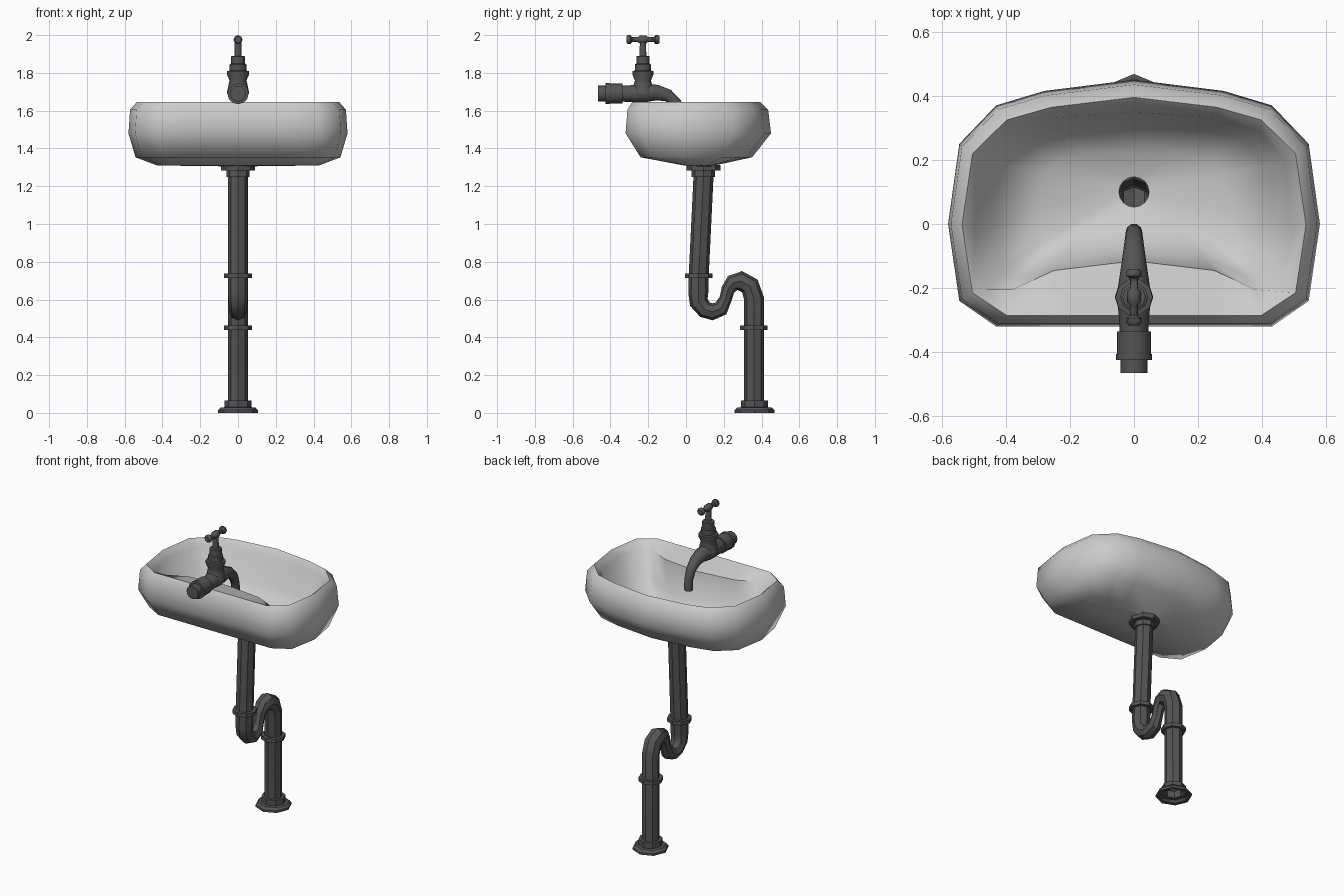
import bpy, bmesh
from math import sin, cos, pi, radians
from mathutils import Vector

if "Cube" in bpy.data.objects:
    bpy.data.objects.remove(bpy.data.objects["Cube"])

metal = bpy.data.materials.new("dark_metal")
metal.diffuse_color = (0.09, 0.09, 0.09, 1)
metal.use_nodes = True
metal.node_tree.nodes["Principled BSDF"].inputs["Base Color"].default_value = metal.diffuse_color


def loft(name, rings, caps=False, mat=None, angle=40):
    """Skin a list of equal-length closed rings."""
    bm = bmesh.new()
    vs = [[bm.verts.new(p) for p in r] for r in rings]
    n = len(vs[0])
    for a, b in zip(vs, vs[1:]):
        for i in range(n):
            j = (i + 1) % n
            bm.faces.new((a[i], a[j], b[j], b[i]))
    if caps:
        bm.faces.new(vs[0])
        bm.faces.new(vs[-1])
    bmesh.ops.recalc_face_normals(bm, faces=bm.faces)
    me = bpy.data.meshes.new(name)
    bm.to_mesh(me)
    bm.free()
    ob = bpy.data.objects.new(name, me)
    bpy.context.collection.objects.link(ob)
    if mat:
        me.materials.append(mat)
    bpy.ops.object.select_all(action='DESELECT')
    ob.select_set(True)
    bpy.context.view_layer.objects.active = ob
    bpy.ops.object.shade_smooth_by_angle(angle=radians(angle))
    return ob


def tube(name, pts, sides=8, axis=None, caps=True):
    """Round section swept along (y, z, radius) points in the x = 0 plane."""
    P = [Vector((0, y, z)) for y, z, r in pts]
    X = Vector((1, 0, 0))
    rings = []
    for k, p in enumerate(P):
        if axis:
            t = Vector(axis)
        else:
            t = Vector()
            if k > 0:
                t += (p - P[k - 1]).normalized()
            if k < len(P) - 1:
                t += (P[k + 1] - p).normalized()
            t.normalize()
        N = t.cross(X)
        r = pts[k][2]
        rings.append([p + r * (X * cos(2 * pi * i / sides) + N * sin(2 * pi * i / sides))
                      for i in range(sides)])
    return loft(name, rings, caps, metal)


def turned(name, y, prof, sides=8, caps=True):
    """Vertical turned part from (radius, z) points."""
    return tube(name, [(y, z, r) for r, z in prof], sides, (0, 0, 1), caps)


# Basin: half outlines from back centre to front centre, mirrored across x
outer = [(0, .45), (.28, .415), (.43, .37), (.545, .25), (.58, 0),
         (.545, -.24), (.43, -.32), (.25, -.32), (0, -.32)]
inner = [(0, .35), (.26, .33), (.39, .29), (.47, .2), (.495, -.02),
         (.46, -.205), (.38, -.205), (.25, -.145), (0, -.115)]
drain = [(.047 * sin(k * pi / 8), .1 + .047 * cos(k * pi / 8)) for k in range(9)]


def ring(half, z, sx=1, y0=0.0, sy=1):
    h = [(x * sx, y0 + (y - y0) * sy, z) for x, y in half]
    return h + [(-x, y, zz) for x, y, zz in h[-2:0:-1]]


def outring(z, sx, lo, hi):
    return ring([(x, lo + (y + .32) / .77 * (hi - lo)) for x, y in outer], z, sx)


loft("basin", [
    ring(drain, 1.305),
    outring(1.31, .74, -.01, .15),
    outring(1.353, .935, -.24, .35),
    ring(outer, 1.48),
    outring(1.605, .985, -.31, .435),
    outring(1.645, .925, -.285, .395),
    ring(inner, 1.605),
    ring(inner, 1.43, .88, .1, .85),
    ring(inner, 1.365, .6, .1, .5),
    ring(drain, 1.345),
    ring(drain, 1.305),
], angle=60)

# Waste pipe with S-bend
tube("waste_pipe", [
    (.095, 1.3, .053), (.067, .72, .053), (.065, .635, .053), (.068, .585, .05),
    (.1, .547, .046), (.14, .535, .045), (.185, .553, .042), (.21, .605, .033),
    (.222, .652, .036), (.248, .688, .045), (.29, .698, .053), (.338, .672, .053),
    (.36, .605, .053), (.36, .02, .053)], caps=False)

# Pipe fittings
turned("top_flange", .092, [(.053, 1.312), (.09, 1.312), (.09, 1.283), (.062, 1.282),
                            (.062, 1.25), (.05, 1.25)], caps=False)
for name, y, z in (("upper_coupling", .067, .725), ("lower_coupling", .358, .45)):
    turned(name, y, [(.05, z - .012), (.073, z - .012), (.073, z + .012), (.05, z + .012)],
           caps=False)
turned("floor_flange", .362, [(.085, .0), (.106, .0), (.106, .014), (.092, .028), (.072, .03),
                              (.072, .065), (.05, .065)], caps=False)

# Tap inlet and body with spout
tube("tap_inlet", [(-.465, 1.69, .042), (-.425, 1.69, .042), (-.425, 1.69, .056),
                   (-.405, 1.69, .056), (-.405, 1.69, .053), (-.335, 1.69, .053),
                   (-.335, 1.69, .04)], 12, (0, 1, 0))
tube("tap_body_spout", [(-.345, 1.69, .044), (-.29, 1.69, .047), (-.225, 1.695, .054),
                        (-.15, 1.695, .043), (-.095, 1.68, .035), (-.05, 1.64, .029),
                        (-.028, 1.585, .026), (-.025, 1.52, .026)], 10)

# Tap bonnet and stem
turned("tap_bonnet", -.228, [(.06, 1.69), (.05, 1.74), (.045, 1.76), (.058, 1.79), (.058, 1.81),
                             (.044, 1.812), (.044, 1.845), (.036, 1.85), (.036, 1.888),
                             (.019, 1.89), (.017, 1.97)], 10)

# Tee handle with knobs at the ends and hub
prof = [(.088, .017), (.08, .024), (.066, .024), (.058, .013), (.026, .013), (.016, .022)]
tube("tap_handle", [(-.228 - d, 1.976, r) for d, r in prof]
     + [(-.228 + d, 1.976, r) for d, r in reversed(prof)], 8, (0, 1, 0))
